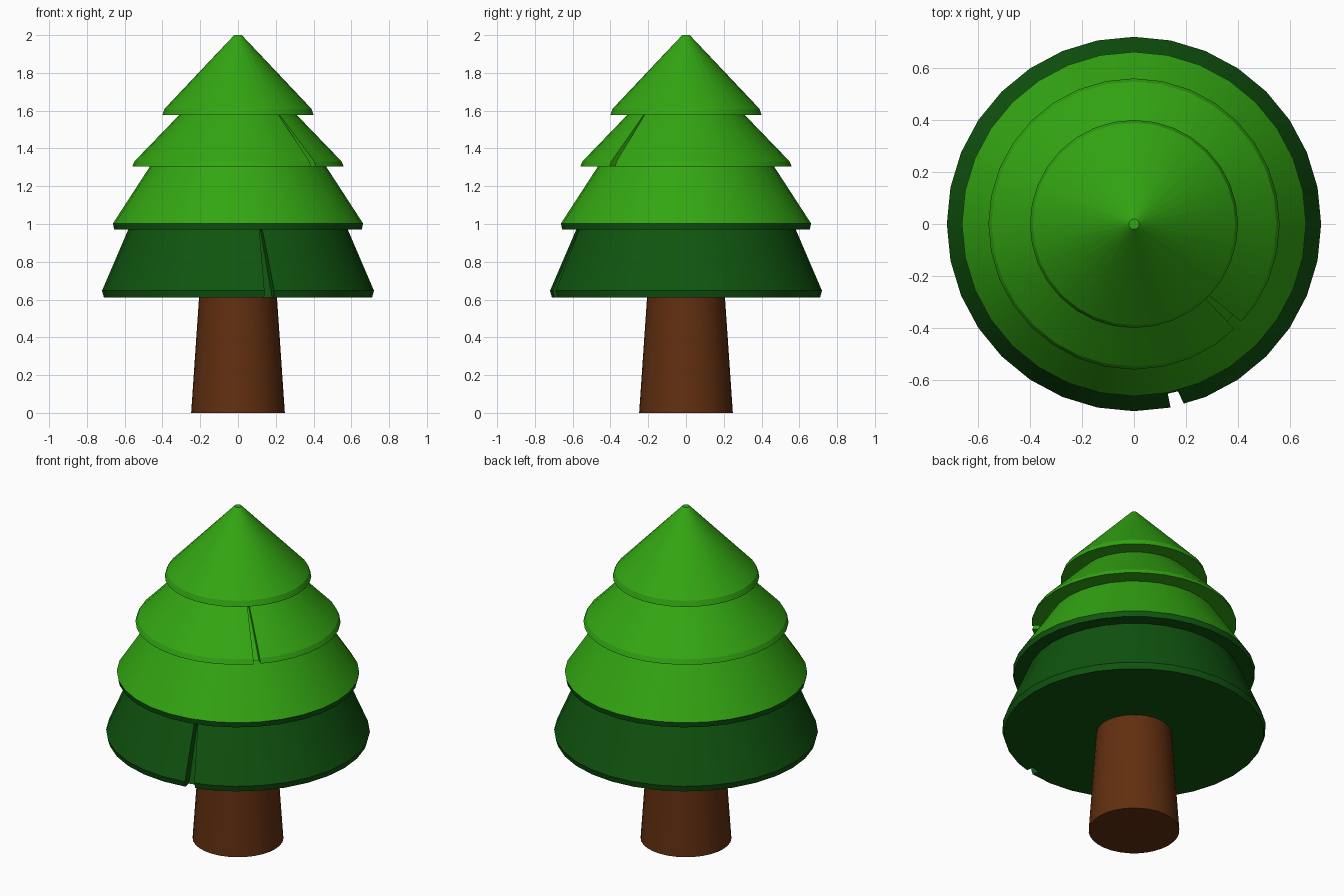
import bpy, bmesh, math

if "Cube" in bpy.data.objects:
    bpy.data.objects.remove(bpy.data.objects["Cube"])

SIDES = 32


def material(name, rgb):
    m = bpy.data.materials.new(name)
    m.diffuse_color = (*rgb, 1)
    m.use_nodes = True
    m.node_tree.nodes["Principled BSDF"].inputs["Base Color"].default_value = m.diffuse_color
    return m


LIGHT = material("light_green", (0.033, 0.38, 0.006))
DARK = material("dark_green", (0.005, 0.09, 0.005))
BROWN = material("bark_brown", (0.12, 0.028, 0.005))


def add_object(name, bm, mats):
    bmesh.ops.recalc_face_normals(bm, faces=bm.faces)
    me = bpy.data.meshes.new(name)
    bm.to_mesh(me)
    bm.free()
    for m in mats:
        me.materials.append(m)
    ob = bpy.data.objects.new(name, me)
    bpy.context.collection.objects.link(ob)
    return ob


def lathe(name, profile, mats, dark_below=None):
    """Closed solid of revolution from (radius, z) points, bottom to top."""
    bm = bmesh.new()
    rings = []
    for r, z in profile:
        rings.append([bm.verts.new((r * math.cos(a), r * math.sin(a), z))
                      for a in (math.tau * i / SIDES for i in range(SIDES))])
    for lo, hi in zip(rings, rings[1:]):
        for i in range(SIDES):
            j = (i + 1) % SIDES
            bm.faces.new((lo[i], lo[j], hi[j], hi[i]))
    bm.faces.new(rings[0][::-1])
    bm.faces.new(rings[-1])
    if dark_below is not None:
        for f in bm.faces:
            if f.calc_center_median().z < dark_below:
                f.material_index = 1
    return add_object(name, bm, mats)


def cut_notch(target, bottom, top):
    """Wedge slit; each end is (z, inner r, outer r, left angle, right angle from -y)."""
    bm = bmesh.new()
    for z, r0, r1, a0, a1 in (bottom, top):
        for r in (r0, r1):
            for a in (a0, a1):
                t = math.radians(a)
                bm.verts.new((r * math.sin(t), -r * math.cos(t), z))
    bmesh.ops.convex_hull(bm, input=bm.verts)
    cutter = add_object("notch_cutter", bm, [target.data.materials[0]])
    cutter.hide_render = True
    mod = target.modifiers.new("notch", 'BOOLEAN')
    mod.operation, mod.solver, mod.object = 'DIFFERENCE', 'EXACT', cutter
    activate(target)
    bpy.ops.object.modifier_apply(modifier=mod.name)
    bpy.data.objects.remove(cutter)


def activate(ob):
    bpy.ops.object.select_all(action='DESELECT')
    ob.select_set(True)
    bpy.context.view_layer.objects.active = ob


# Trunk, sunk a little into the foliage
trunk = lathe("trunk", [(0.248, 0), (0.205, 0.63)], [BROWN])

# Four foliage tiers, each top hidden inside the next
skirt = lathe("bottom_tier", [(0.71, 0.612), (0.72, 0.647), (0.573, 0.99)], [DARK])
lower = lathe("lower_tier", [(0.656, 0.972), (0.662, 1.003), (0.453, 1.325)],
              [LIGHT, DARK], dark_below=1.0)
upper = lathe("upper_tier", [(0.56, 1.304), (0.548, 1.332), (0.292, 1.597)], [LIGHT])
crown = lathe("top_tier", [(0.4, 1.578), (0.389, 1.61), (0.02, 2.0)], [LIGHT])

# Narrow slits in two tiers
cut_notch(skirt, (0.60, 0.67, 0.80, 11.25, 15.8), (0.985, 0.53, 0.66, 11.25, 12.6))
cut_notch(upper, (1.29, 0.53, 0.64, 43.8, 47.8), (1.59, 0.265, 0.37, 43.8, 44.8))

for ob in (trunk, skirt, lower, upper, crown):
    activate(ob)
    bpy.ops.object.shade_smooth_by_angle(angle=math.radians(20))
